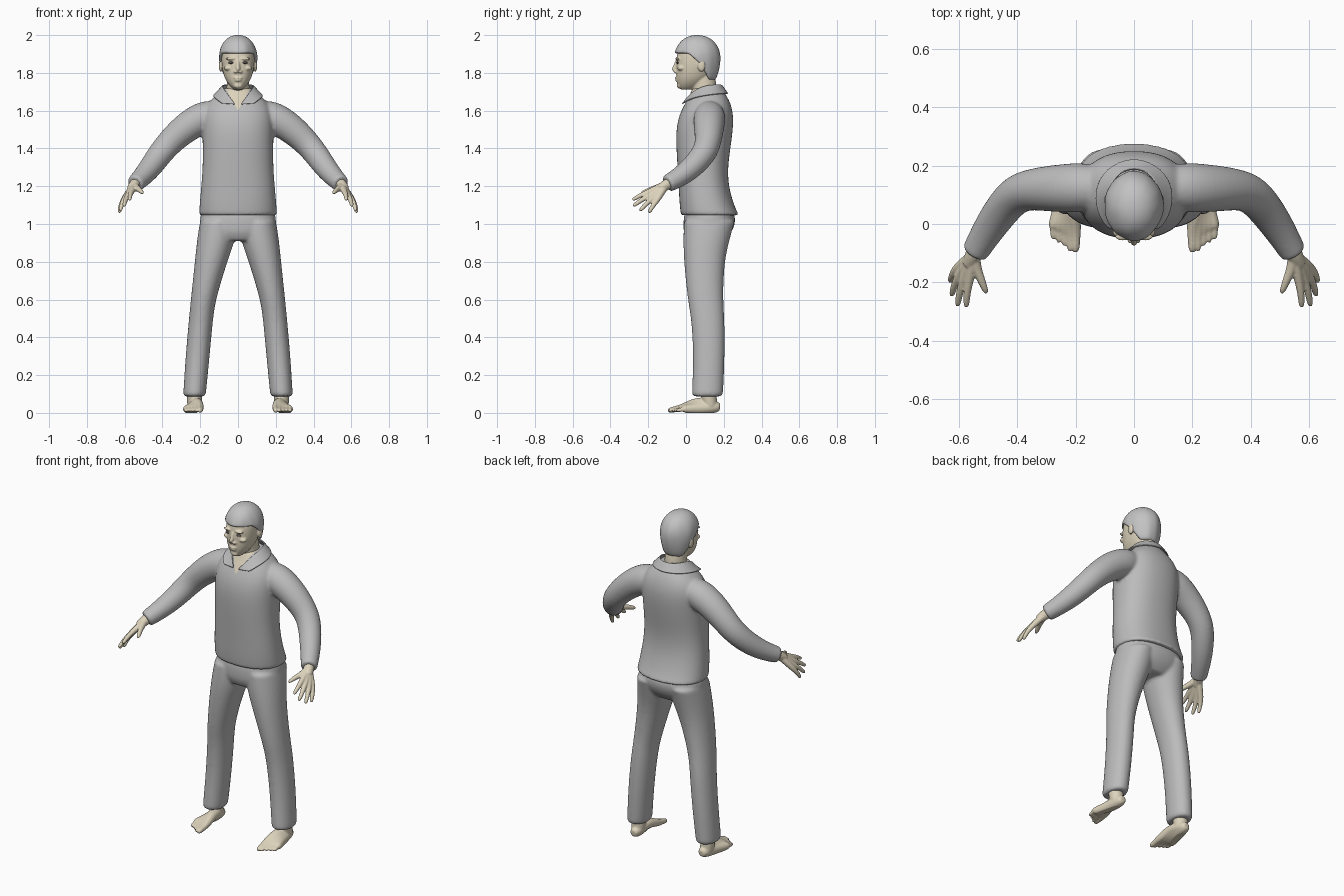
import bpy, bmesh
from math import sin, cos, pi
from mathutils import Vector, Matrix

cube = bpy.data.objects.get("Cube")
if cube:
    bpy.data.objects.remove(cube)


def material(name, colour):
    mat = bpy.data.materials.new(name)
    mat.use_nodes = True
    rgba = (*colour, 1)
    mat.diffuse_color = rgba
    mat.node_tree.nodes["Principled BSDF"].inputs["Base Color"].default_value = rgba
    return mat


cloth = material("grey cloth", (.5, .5, .5))
hair_grey = material("grey hair", (.54, .54, .54))
skin = material("pale skin", (.72, .65, .5))
eye_dark = material("dark eye", (.12, .11, .09))


def loft(bm, rings):
    """Closed skin through rings, with holding rings near both ends."""
    def mix(a, b):
        return [p.lerp(q, .06) for p, q in zip(a, b)]
    rings = [rings[0], mix(rings[0], rings[1]), *rings[1:-1],
             mix(rings[-1], rings[-2]), rings[-1]]
    rows = [[bm.verts.new(p) for p in ring] for ring in rings]
    n = len(rows[0])
    for a, b in zip(rows, rows[1:]):
        for i in range(n):
            j = (i + 1) % n
            bm.faces.new((a[i], a[j], b[j], b[i]))
    bm.faces.new(rows[0][::-1])
    bm.faces.new(rows[-1])


def stack(bm, sections, power=2.3, x=0, n=24):
    """Horizontal sections: height, front, back, half width, optional centre x."""
    def bend(v):
        return abs(v) ** (2 / power) * (1 if v > 0 else -1)
    rings = []
    for z, front, back, width, *cx in sections:
        mid, depth = (front + back) / 2, (back - front) / 2
        off = cx[0] if cx else x
        angles = [2 * pi * k / n for k in range(n)]
        rings.append([Vector((off + width * bend(cos(a)), mid + depth * bend(sin(a)), z))
                      for a in angles])
    loft(bm, rings)


def limb(bm, points, side=1, n=12):
    """Round tube: x, y, z, radius."""
    centres = [Vector((side * p[0], p[1], p[2])) for p in points]
    rings = []
    for i, c in enumerate(centres):
        along = centres[min(i + 1, len(centres) - 1)] - centres[max(i - 1, 0)]
        turn = along.to_track_quat('Z', 'Y')
        r = points[i][3]
        rings.append([c + turn @ Vector((r * cos(2 * pi * k / n), r * sin(2 * pi * k / n), 0))
                      for k in range(n)])
    loft(bm, rings)


def blob(bm, centre, size):
    bmesh.ops.create_icosphere(bm, subdivisions=3, radius=1,
                               matrix=Matrix.Translation(centre) @ Matrix.Diagonal((*size, 1)))


def finish(bm, name, mat, voxel=0, smooth=3):
    """Make the object; with a voxel size, fuse its volumes into one surface."""
    bmesh.ops.recalc_face_normals(bm, faces=bm.faces[:])
    mesh = bpy.data.meshes.new(name)
    bm.to_mesh(mesh)
    bm.free()
    obj = bpy.data.objects.new(name, mesh)
    bpy.context.scene.collection.objects.link(obj)
    if voxel:
        obj.modifiers.new("round", 'SUBSURF').levels = 2
        fuse = obj.modifiers.new("fuse", 'REMESH')
        fuse.mode, fuse.voxel_size = 'VOXEL', voxel
        relax = obj.modifiers.new("relax", 'SMOOTH')
        relax.factor, relax.iterations = .5, smooth
        bpy.context.view_layer.update()
        graph = bpy.context.evaluated_depsgraph_get()
        obj.data = bpy.data.meshes.new_from_object(obj.evaluated_get(graph))
        obj.modifiers.clear()
    obj.data.materials.clear()
    obj.data.materials.append(mat)
    for face in obj.data.polygons:
        face.use_smooth = True
    return obj


# Shirt: body and both sleeves
bm = bmesh.new()
stack(bm, [(1.045, -.028, .282, .208), (1.1, -.035, .255, .205), (1.2, -.04, .226, .196),
           (1.3, -.046, .222, .188), (1.4, -.052, .236, .188), (1.5, -.054, .25, .19),
           (1.58, -.037, .252, .19), (1.64, -.005, .237, .165), (1.68, .018, .215, .118),
           (1.72, .035, .185, .075)])
for side in (1, -1):
    limb(bm, [(.1, .125, 1.59, .065), (.17, .125, 1.57, .088), (.25, .122, 1.53, .083),
              (.33, .12, 1.465, .075), (.4, .11, 1.39, .069), (.455, .045, 1.31, .063),
              (.505, -.03, 1.25, .054), (.546, -.1, 1.212, .046)], side, 20)
shirt = finish(bm, "shirt", cloth, .008, 5)

# Open neck: cut the V cleanly and colour it as skin
shirt.data.materials.append(skin)
bm = bmesh.new()
bm.from_mesh(shirt.data)
for side in (1, -1):
    bmesh.ops.bisect_plane(bm, geom=bm.verts[:] + bm.edges[:] + bm.faces[:],
                           plane_co=(0, 0, 1.6), plane_no=(side, 0, -.55))
for face in bm.faces:
    c = face.calc_center_median()
    if c.y < .1 and abs(c.x) < (c.z - 1.6) * .55:
        face.material_index = 1
bm.to_mesh(shirt.data)
bm.free()

# Collar: half a folded strip, mirrored
upper = [(0, .195, 1.735), (.065, .17, 1.738), (.087, .1, 1.735), (.065, .03, 1.7), (.01, -.024, 1.63)]
lower = [(0, .235, 1.69), (.1, .19, 1.69), (.138, .11, 1.682), (.122, .025, 1.665), (.085, -.018, 1.637)]
bm = bmesh.new()
rows = [[bm.verts.new(Vector(a).lerp(Vector(b), t)) for a, b in zip(upper, lower)]
        for t in (0, .1, .5, .9, 1)]
for a, b in zip(rows, rows[1:]):
    for i in range(len(a) - 1):
        bm.faces.new((a[i], a[i + 1], b[i + 1], b[i]))
collar = finish(bm, "collar", cloth)
collar.modifiers.new("mirror", 'MIRROR')
thick = collar.modifiers.new("thickness", 'SOLIDIFY')
thick.thickness, thick.offset = .008, 0
collar.modifiers.new("round", 'SUBSURF').levels = 2

# Trousers: hips and two legs
bm = bmesh.new()
stack(bm, [(1.1, .01, .22, .185), (1.05, -.012, .262, .199), (1, -.015, .262, .206),
           (.95, -.014, .24, .19), (.91, .01, .2, .13)])
for side in (1, -1):
    stack(bm, [(z, front, back, width, side * x) for z, front, back, width, x in (
        (1.02, -.01, .26, .092, .108), (.93, -.016, .235, .104, .112),
        (.8, -.012, .202, .086, .143), (.6, .008, .196, .066, .184),
        (.5, .028, .205, .064, .196), (.3, .04, .206, .064, .214),
        (.085, .03, .196, .06, .231))], 2.1)
finish(bm, "trousers", cloth, .009, 5)

for side, label in ((1, "left"), (-1, "right")):
    # Hand: one tube per finger, running through the palm from the wrist
    wrist = Vector((.548, -.105, 1.208))
    knuckles = [(.563, -.192, 1.172), (.583, -.19, 1.152), (.599, -.175, 1.137), (.608, -.153, 1.127)]
    tips = [(.574, -.284, 1.128), (.604, -.28, 1.095), (.624, -.245, 1.07), (.629, -.197, 1.06)]
    bm = bmesh.new()
    limb(bm, [(.53, -.07, 1.225, .032), (*wrist, .031), (.567, -.14, 1.183, .024)], side)
    for base, tip in zip(knuckles, tips):
        base, tip = Vector(base), Vector(tip)
        limb(bm, [(*wrist, .02), (*wrist.lerp(base, .5), .019), (*base, .016),
                  (*base.lerp(tip, .5) + Vector((.003, 0, .004)), .0125),
                  (*base.lerp(tip, .92), .011), (*tip, .005)], side)
    limb(bm, [(*wrist, .022), (.54, -.15, 1.192, .019), (.523, -.19, 1.182, .014),
              (.509, -.225, 1.168, .012), (.504, -.237, 1.163, .005)], side)
    finish(bm, label + "_hand", skin, .004, 3)

    # Foot: ankle, heel and five rays ending in toes, flattened on the ground
    bm = bmesh.new()
    limb(bm, [(.232, .115, .16, .043), (.231, .12, .09, .044), (.23, .13, .03, .038)], side)
    for i in range(5):
        x, y = .2 + .019 * i, -.09 + .011 * i - (.008 if i == 1 else 0)
        r = .016 if i == 0 else .0115
        limb(bm, [(.228, .18, .03, .018), (.228, .155, .032, .036),
                  (.219 + .006 * i, .06, .058 - .009 * i, .033),
                  (x, -.012, .028 - .002 * i, .022), (x, y + .035, .02, r),
                  (x, y + .008, .014, r), (x, y - .006, .012, r / 2)], side)
    foot = finish(bm, label + "_foot", skin, .0045, 3)
    for v in foot.data.vertices:
        v.co.z = max(v.co.z, 0)

    # Eye
    bm = bmesh.new()
    blob(bm, (side * .037, -.045, 1.854), (.014, .007, .006))
    finish(bm, label + "_eye", eye_dark)

# Head: skull, neck and features
bm = bmesh.new()
stack(bm, [(1.712, -.028, .04, .022), (1.73, -.043, .075, .044), (1.765, -.052, .12, .069),
           (1.81, -.053, .15, .083), (1.86, -.054, .165, .089), (1.92, -.046, .163, .087),
           (1.975, -.01, .13, .06)], 2.2)
stack(bm, [(1.6, .04, .17, .07), (1.69, .034, .165, .061), (1.76, .025, .16, .06),
           (1.82, .03, .14, .055)], 2)
limb(bm, [(0, -.048, 1.865, .008), (0, -.058, 1.835, .01), (0, -.067, 1.813, .014),
          (0, -.063, 1.802, .008)])
blob(bm, (0, -.047, 1.774), (.025, .012, .006))
blob(bm, (0, -.046, 1.761), (.02, .012, .007))
blob(bm, (0, -.035, 1.733), (.024, .014, .016))
for side in (1, -1):
    blob(bm, (side * .014, -.056, 1.806), (.009, .011, .008))
    blob(bm, (side * .038, -.044, 1.875), (.027, .013, .008))
    blob(bm, (side * .05, -.026, 1.825), (.024, .02, .014))
    blob(bm, (side * .091, .082, 1.838), (.011, .021, .033))
finish(bm, "head", skin, .0045, 3)

# Hair: a cap running from the crown to a hairline that drops towards the nape
bm = bmesh.new()
crown, middle, count, steps = 2, 1.88, 48, 14
rows = []
for k in range(steps + 1):
    u = max(k / steps, .03)
    row = []
    for i in range(count):
        a = 2 * pi * i / count
        back = -cos(a)
        if back < .15:
            line = 1.905 - .06 * max(0, 1 - abs(back - .15) / .55)
        else:
            line = 1.845 - .085 * min(1, (back - .15) / .5)
        z = crown - (crown - line) * u * u
        h = (z - middle) / (crown - middle)
        r = max(0, 1 - h * h) ** .45 if h > 0 else 1 - .2 * h * h
        r *= 1 + .012 * u * sin(5 * a + 7 * u) + .008 * u * sin(11 * a - 4 * u)
        row.append(bm.verts.new((.102 * r * sin(a), .06 + .122 * r * back, z)))
    rows.append(row)
for a, b in zip(rows, rows[1:]):
    for i in range(count):
        j = (i + 1) % count
        bm.faces.new((a[i], a[j], b[j], b[i]))
bm.faces.new(rows[0])
hair = finish(bm, "hair", hair_grey)
thick = hair.modifiers.new("thickness", 'SOLIDIFY')
thick.thickness, thick.offset = .018, -1
hair.modifiers.new("round", 'SUBSURF').levels = 1
